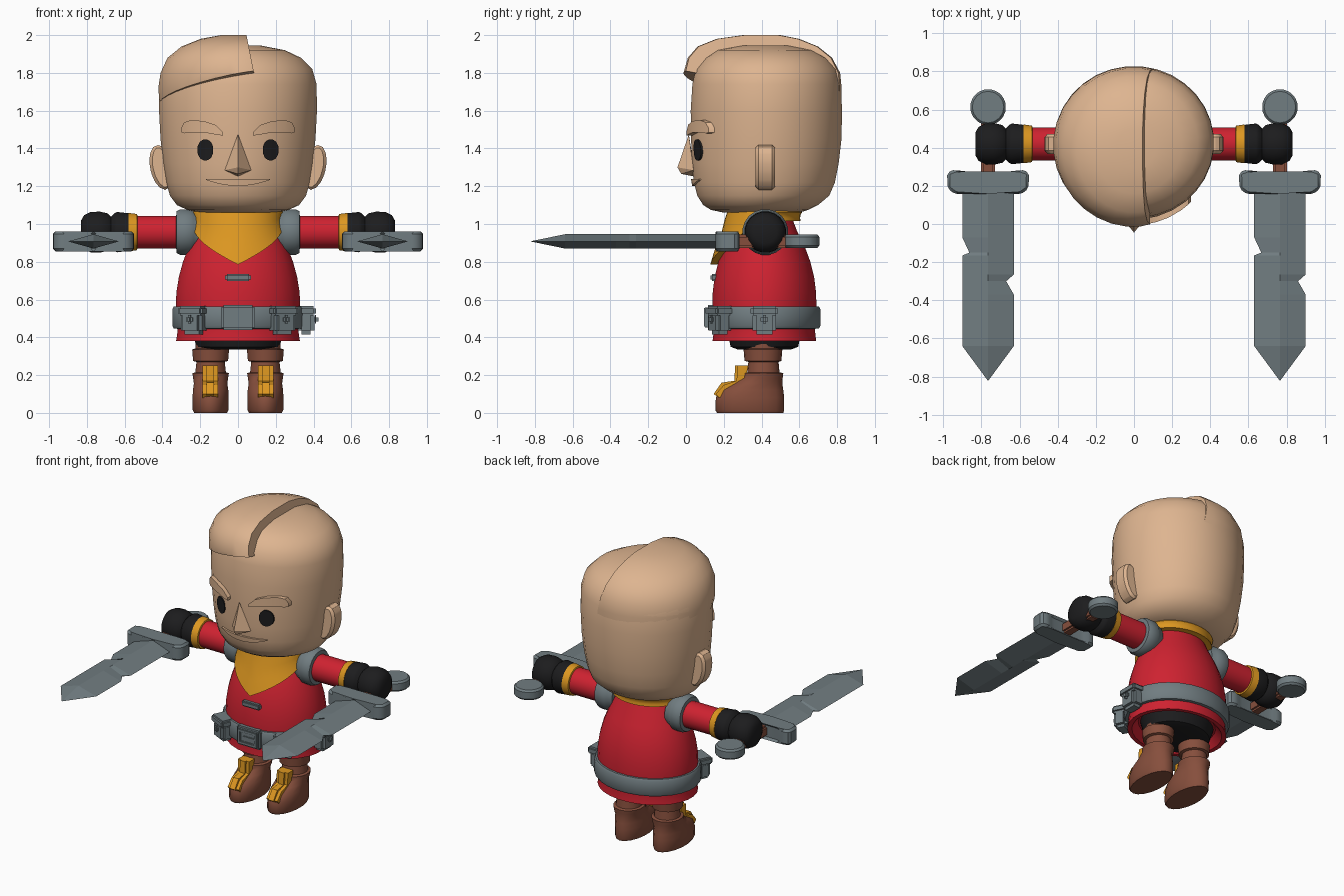
import bpy, bmesh, math
from mathutils import Matrix, Vector

if "Cube" in bpy.data.objects:
    bpy.data.objects.remove(bpy.data.objects["Cube"])

def material(name, rgb):
    m = bpy.data.materials.new(name)
    m.diffuse_color = (*rgb, 1)
    m.use_nodes = True
    m.node_tree.nodes["Principled BSDF"].inputs["Base Color"].default_value = m.diffuse_color
    return m

SKIN = material("skin", (0.73, 0.46, 0.28))
RED = material("red cloth", (0.62, 0.016, 0.03))
GOLD = material("gold cloth", (0.72, 0.31, 0.015))
GREY = material("grey metal", (0.165, 0.205, 0.22))
BROWN = material("brown leather", (0.24, 0.078, 0.046))
BLACK = material("black", (0.012, 0.012, 0.013))
CY = 0.415  # depth of the body axis

def finish(name, bm, mat, angle=40):
    bmesh.ops.recalc_face_normals(bm, faces=bm.faces[:])
    me = bpy.data.meshes.new(name)
    bm.to_mesh(me)
    bm.free()
    me.materials.append(mat)
    if angle:
        me.shade_smooth()
        me.set_sharp_from_angle(angle=math.radians(angle))
    ob = bpy.data.objects.new(name, me)
    bpy.context.collection.objects.link(ob)
    return ob

def skin_rows(bm, rows):
    """Join closed rows of points and cap both ends."""
    vs = [[bm.verts.new(p) for p in row] for row in rows]
    n = len(vs[0])
    for a, b in zip(vs, vs[1:]):
        for i in range(n):
            j = (i + 1) % n
            bm.faces.new((a[i], a[j], b[j], b[i]))
    bm.faces.new(vs[0])
    bm.faces.new(vs[-1])

def loft_mesh(rings, axis="z", n=28):
    """Rings are (height, centre1, centre2, radius1, radius2)."""
    bm = bmesh.new()
    rows = []
    for h, c1, c2, r1, r2 in rings:
        ts = [2 * math.pi * (i + 0.5) / n for i in range(n)]
        ps = [(c1 + r1 * math.cos(t), c2 + r2 * math.sin(t)) for t in ts]
        rows.append([(a, b, h) if axis == "z" else (h, a, b) for a, b in ps])
    skin_rows(bm, rows)
    return bm

def loft(name, rings, mat, axis="z", n=28, angle=40):
    return finish(name, loft_mesh(rings, axis, n), mat, angle)

def prism(name, pts, lo, hi, mat, axis="z", bevel=0.0):
    bm = bmesh.new()
    skin_rows(bm, [[(a, b, h) if axis == "z" else (a, h, b) if axis == "y" else (h, a, b)
                    for a, b in pts] for h in (lo, hi)])
    if bevel:
        bmesh.ops.bevel(bm, geom=bm.edges[:], offset=bevel, segments=1, affect="EDGES")
    return finish(name, bm, mat, 30)

def box(name, loc, size, mat, turn=0.0, bevel=0.012):
    bm = bmesh.new()
    bmesh.ops.create_cube(bm, size=1)
    bmesh.ops.scale(bm, vec=size, verts=bm.verts)
    bmesh.ops.bevel(bm, geom=bm.edges[:], offset=bevel, segments=2, affect="EDGES")
    bmesh.ops.transform(bm, matrix=Matrix.Translation(loc) @ Matrix.Rotation(turn, 4, "Z"), verts=bm.verts)
    return finish(name, bm, mat)

def span(z, rx, front, back):
    return (z, 0, (front + back) / 2, rx, (back - front) / 2)

def section(rings, z):
    """Interpolated centre and radii of a loft at height z."""
    for a, b in zip(rings, rings[1:]):
        if a[0] <= z <= b[0]:
            t = (z - a[0]) / (b[0] - a[0])
            return [p + (q - p) * t for p, q in zip(a, b)]
    return rings[-1]

# Head
HEAD = [span(*r) for r in (
    (1.06, .20, .20, .60), (1.075, .27, .13, .65), (1.10, .325, .09, .70), (1.15, .362, .058, .76),
    (1.22, .382, .04, .79), (1.32, .398, .03, .81), (1.45, .412, .025, .825), (1.6, .42, .023, .828),
    (1.74, .418, .032, .822), (1.82, .395, .05, .80), (1.88, .335, .10, .745),
    (1.92, .25, .16, .67), (1.945, .12, .29, .55))]
loft("head", HEAD, SKIN, n=32, angle=50)

# Swept hair, cut at the parting and along the fringe
HAIR = [span(*r) for r in (
    (1.55, .41, .03, .82), (1.72, .424, .0, .826), (1.80, .412, -.015, .818), (1.88, .375, .008, .775),
    (1.94, .30, .06, .70), (1.98, .20, .16, .60), (2.0, .09, .30, .50))]
hair = loft_mesh(HAIR, n=32)
for co, no in (((.045, 0, 2), (1, 0, .2)), ((0, 0, 1.795), (.18, -.2, -1))):
    bmesh.ops.bisect_plane(hair, geom=hair.verts[:] + hair.edges[:] + hair.faces[:],
                           plane_co=co, plane_no=Vector(no).normalized(), clear_outer=True)
    bmesh.ops.holes_fill(hair, edges=[e for e in hair.edges if e.is_boundary], sides=0)
finish("hair", hair, SKIN, 45)

def face_strip(name, cols, out, mat, side=1):
    """Plate following the face; columns are (x, top, bottom)."""
    def pt(x, z, off):
        _, _, cy, rx, ry = section(HEAD, z)
        return (side * x, cy - ry * math.sqrt(1 - (x / rx) ** 2) - off, z)
    bm = bmesh.new()
    skin_rows(bm, [[pt(x, t, out), pt(x, b, out), pt(x, b, -.02), pt(x, t, -.02)] for x, t, b in cols])
    return finish(name, bm, mat, 35)

# Face and ears
oval = [math.pi * i / 10 for i in range(11)]
for s, tag in ((1, "right"), (-1, "left")):
    eye = [(.173 - .041 * math.cos(a), 1.392 + .056 * max(math.sin(a), .25) ** .8,
            1.392 - .056 * max(math.sin(a), .25) ** .8) for a in oval]
    face_strip(tag + "_eye", eye, .008, BLACK, s)
    brow = [(.08, 1.487, 1.468), (.12, 1.525, 1.474), (.18, 1.545, 1.485), (.25, 1.55, 1.485),
            (.285, 1.538, 1.48), (.30, 1.51, 1.485)]
    face_strip(tag + "_eyebrow", brow, .03, SKIN, s)
    ear = [(s * (.405 + .062 * math.cos(a) + .02 * math.sin(a)), 1.30 + .122 * math.sin(a))
           for a in [2 * math.pi * i / 14 for i in range(14)]]
    prism(tag + "_ear", ear, .368, .472, SKIN, "y", .016)
face_strip("mouth", [(x / 100, 1.238, 1.236 - .034 * (1 - (x / 17.5) ** 2)) for x in range(-17, 18, 2)], .012, SKIN)
nose = bmesh.new()
tip = [nose.verts.new(p) for p in ((0, .015, 1.475), (-.07, .04, 1.285), (0, .05, 1.25), (.07, .04, 1.285),
                                   (0, -.045, 1.30), (0, -.025, 1.265))]
for f in ((0, 1, 4), (0, 4, 3), (1, 5, 4), (3, 4, 5), (1, 2, 5), (3, 5, 2), (0, 3, 2, 1)):
    nose.faces.new([tip[i] for i in f])
finish("nose", nose, SKIN, 30)

# Tunic with a hem that turns inward, and dark hips below it
TUNIC = [(z, 0, CY, rx, ry) for z, rx, ry in (
    (.38, .33, .276), (.43, .322, .27), (.55, .332, .278), (.64, .328, .275), (.72, .315, .265),
    (.80, .293, .245), (.88, .262, .215), (.96, .225, .175), (1.05, .18, .14))]
loft("tunic", [(.43, 0, CY, .26, .21), (.38, 0, CY, .30, .25)] + TUNIC, RED)
loft("hips", [(.335, 0, CY, .17, .14), (.35, 0, CY, .22, .18), (.45, 0, CY, .255, .20)], BLACK)

# Scarf: a collar that drops to a point in front
scarf = bmesh.new()
rows = []
N = 40
for k, (t, off) in enumerate(((0, .0), (0, .055), (.15, .06), (.4, .05), (.7, .042), (1, .038), (1, .0))):
    row = []
    for i in range(N):
        a = 2 * math.pi * i / N
        drop = max(0, 1 - abs(math.sin(a / 2)) * 2 / 1.35)
        z = 1.07 - t * (.055 + .23 * drop)
        _, _, cy, rx, ry = section(TUNIC, z)
        row.append(((rx + off) * math.sin(a), cy - (ry + off) * math.cos(a), z))
    rows.append(row)
skin_rows(scarf, rows)
finish("scarf", scarf, GOLD, 40)

# Belt, buckle, chest tab and pouches
loft("belt", [(z, 0, CY, r, r - .052) for z, r in
              ((.445, .32), (.447, .342), (.46, .35), (.55, .35), (.563, .342), (.565, .32))], GREY)
box("buckle", (0, .13, .505), (.18, .05, .13), GREY)
for z in (.465, .547):
    box("buckle_rail", (0, .106, z), (.15, .02, .024), GREY, bevel=.005)
for x in (-.063, .063):
    box("buckle_post", (x, .106, .506), (.024, .02, .10), GREY, bevel=.005)
box("buckle_prong", (.01, .106, .506), (.09, .014, .02), GREY, bevel=.004)
box("chest_tab", (0, .148, .717), (.135, .035, .038), GREY, bevel=.008)
for x, y, turn in ((.235, .178, .45), (-.235, .178, -.45), (.36, CY, math.pi / 2)):
    out = Vector((math.sin(turn), -math.cos(turn), 0))
    p = Vector((x, y, 0))
    box("pouch", p + Vector((0, 0, .475)), (.125, .09, .12), GREY, turn, .02)
    box("pouch_flap", p + Vector((0, 0, .54)), (.145, .105, .05), GREY, turn, .012)
    box("pouch_button", p + out * .05 + Vector((0, 0, .495)), (.04, .03, .045), GREY, turn, .012)

# Arms
def arm(name, rings, mat, s):
    return loft(name, [(s * h, CY + .005, .957, r, r) for h, r in rings], mat, "x", 20)

for s, tag in ((1, "right"), (-1, "left")):
    arm(tag + "_shoulder_ring", ((.20, .10), (.235, .112), (.25, .122), (.305, .122), (.325, .112), (.328, .08)), GREY, s)
    arm(tag + "_sleeve", ((.22, .088), (.55, .087)), RED, s)
    arm(tag + "_cuff", ((.53, .08), (.535, .097), (.58, .103), (.585, .08)), GOLD, s)
    arm(tag + "_glove", ((.565, .08), (.57, .10), (.64, .108), (.655, .10), (.672, .082), (.69, .10),
                         (.73, .11), (.78, .108), (.815, .09), (.832, .06)), BLACK, s)

# Legs and boots
for s, tag in ((1, "right"), (-1, "left")):
    boot = ((0, .165, .515, .088), (.015, .155, .52, .096), (.08, .158, .52, .097), (.12, .178, .515, .095),
            (.155, .24, .51, .09), (.185, .295, .512, .094), (.21, .30, .515, .098), (.215, .325, .495, .082),
            (.27, .33, .49, .076), (.275, .31, .505, .094), (.335, .305, .51, .099), (.342, .33, .49, .08),
            (.42, .33, .49, .08))
    loft(tag + "_boot", [(z, s * .145, (f + b) / 2, rx, (b - f) / 2) for z, f, b, rx in boot], BROWN, n=18)
    for half, grow in ((.042, 0), (.02, .012)):
        prism(tag + "_boot_plate", [(.33, .25), (.272 - grow, .25), (.268 - grow, .17), (.20 - grow, .148 + grow),
                                    (.158 - grow, .10), (.175, .08), (.30, .11)],
              s * .147 - half, s * .147 + half, GOLD, "x")

# Swords
ZS = .908
guard = [(-.215, .27), (-.212, .185), (-.17, .155), (0, .172), (.17, .155), (.212, .185), (.215, .27),
         (.17, .287), (.12, .262), (-.12, .262), (-.17, .287)]
edge = ((.18, -.135, .135), (-.07, -.135, .135), (-.15, -.098, .135), (-.165, -.135, .135),
        (-.265, -.135, .135), (-.30, -.135, .095), (-.37, -.135, .135), (-.64, -.135, .135), (-.82, -.002, .002))
for cx, tag in ((-.765, "left"), (.765, "right")):
    blade = bmesh.new()
    skin_rows(blade, [[(cx + a, y, ZS), (cx, y, ZS + (.038 if y > -.8 else .001)), (cx + b, y, ZS),
                       (cx, y, ZS - (.038 if y > -.8 else .001))] for y, a, b in edge])
    finish(tag + "_blade", blade, GREY, 0)
    prism(tag + "_guard", [(cx + x, y) for x, y in guard], ZS - .053, ZS + .053, GREY, "z", .014)
    box(tag + "_grip", (cx, .39, ZS), (.072, .30, .072), BROWN)
    pommel = [(cx + .095 * math.sin(a), .613 + .095 * math.cos(a)) for a in
              [2 * math.pi * i / 16 for i in range(16)]]
    prism(tag + "_pommel", pommel, ZS - .034, ZS + .036, GREY, "z", .012)
